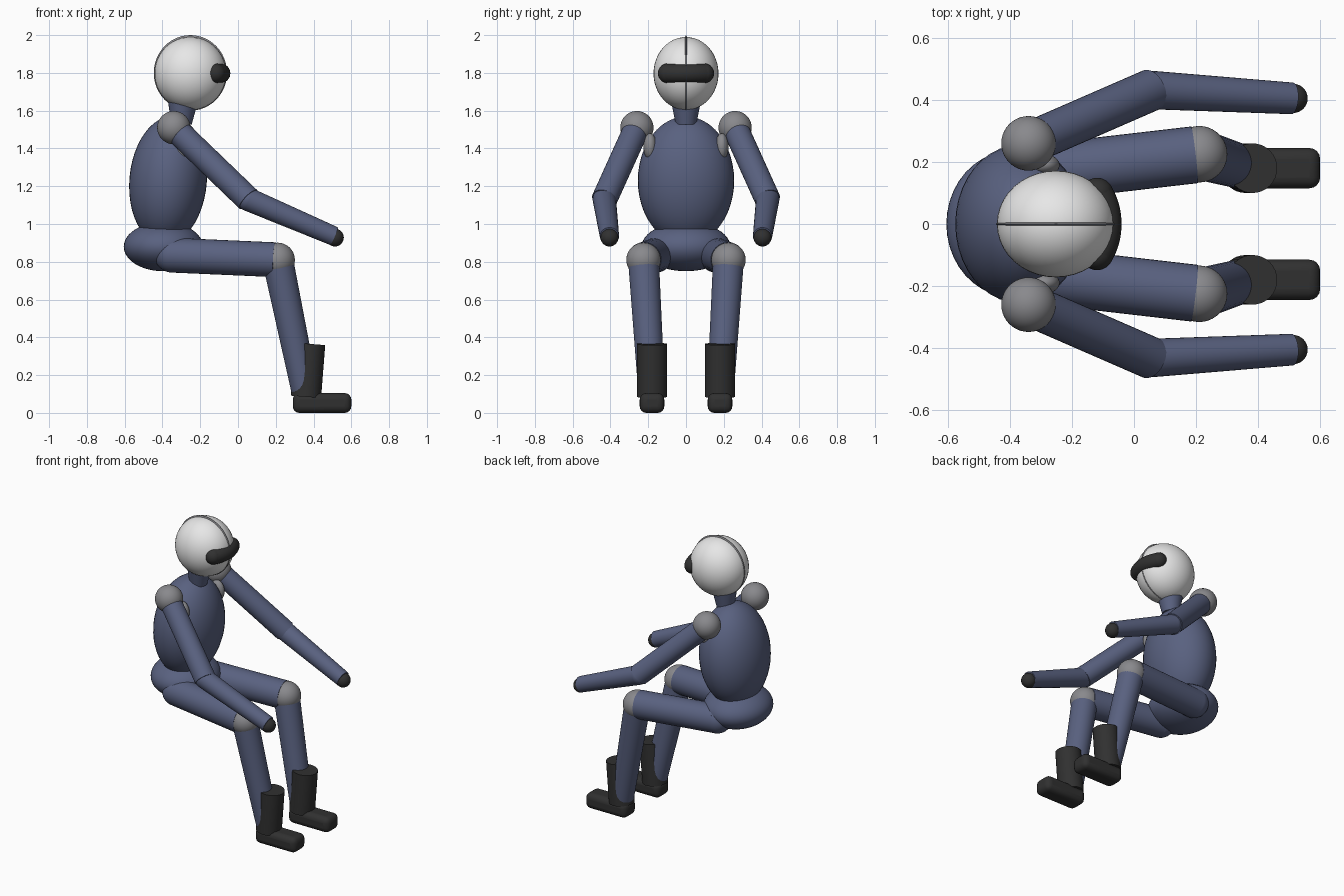
import bpy, math
from mathutils import Vector

if "Cube" in bpy.data.objects:
    bpy.data.objects.remove(bpy.data.objects["Cube"])


def material(name, rgb):
    m = bpy.data.materials.new(name)
    m.diffuse_color = (*rgb, 1)
    m.use_nodes = True
    m.node_tree.nodes["Principled BSDF"].inputs["Base Color"].default_value = m.diffuse_color
    return m


SUIT = material("suit_blue", (0.10, 0.12, 0.215))
PAD = material("pad_grey", (0.25, 0.25, 0.265))
WHITE = material("helmet_white", (0.80, 0.80, 0.80))
DARK = material("boot_black", (0.03, 0.03, 0.03))


def finish(name, mat):
    ob = bpy.context.object
    ob.name = name
    ob.data.materials.clear()
    ob.data.materials.append(mat)
    bpy.ops.object.shade_smooth_by_angle(angle=math.radians(40))
    return ob


def ball(name, loc, radii, mat, tilt=0):
    bpy.ops.mesh.primitive_uv_sphere_add(segments=40, ring_count=24, radius=1,
                                         location=loc, rotation=(0, tilt, 0))
    bpy.context.object.scale = radii if isinstance(radii, tuple) else (radii,) * 3
    bpy.ops.object.transform_apply(location=False, rotation=False, scale=True)
    return finish(name, mat)


def limb(name, a, b, r1, r2, mat):
    a, b = Vector(a), Vector(b)
    bpy.ops.mesh.primitive_cone_add(vertices=32, radius1=r1, radius2=r2,
                                    depth=(b - a).length, location=(a + b) / 2)
    bpy.context.object.rotation_euler = (b - a).to_track_quat('Z', 'Y').to_euler()
    return finish(name, mat)


# Body
ball("torso", (-0.37, 0, 1.23), (0.205, 0.255, 0.34), SUIT, math.radians(5))
ball("pelvis", (-0.395, 0, 0.88), (0.21, 0.235, 0.13), SUIT)
limb("neck", (-0.30, 0, 1.53), (-0.29, 0, 1.68), 0.055, 0.085, SUIT)

# Helmet with a thin crest
ball("helmet", (-0.252, 0, 1.797), (0.19, 0.172, 0.193), WHITE)
ball("helmet_crest", (-0.252, 0, 1.80), (0.194, 0.016, 0.20), PAD)

# Goggles: round tube bent around the front of the helmet, with rounded ends
curve = bpy.data.curves.new("goggles", 'CURVE')
curve.dimensions = '3D'
curve.bevel_depth = 0.052
curve.bevel_resolution = 6
curve.use_fill_caps = True
spline = curve.splines.new('POLY')
N = 16
path = [(-0.28 + 0.188 * math.cos(t), 0.188 * math.sin(t), 1.798)
        for t in (math.radians(-31 + 62 * i / N) for i in range(N + 1))]
spline.points.add(N)
for p, co in zip(spline.points, path):
    p.co = (*co, 1)
goggles = bpy.data.objects.new("goggles", curve)
bpy.context.collection.objects.link(goggles)
bpy.ops.object.select_all(action='DESELECT')
goggles.select_set(True)
bpy.context.view_layer.objects.active = goggles
bpy.ops.object.convert(target='MESH')
finish("goggles", DARK)
for side, end in (("right", path[0]), ("left", path[-1])):
    ball("goggles_end_" + side, end, 0.052, DARK)

# Arms and legs on both sides
for side, s in (("left", 1), ("right", -1)):
    shoulder = (-0.34, s * 0.26, 1.51)
    elbow = (0.055, s * 0.432, 1.13)
    wrist = (0.51, s * 0.405, 0.935)
    ball("shoulder_pad_" + side, shoulder, 0.088, PAD)
    ball("chest_pad_" + side, (-0.29, s * 0.19, 1.41), (0.05, 0.035, 0.07), PAD)
    limb("upper_arm_" + side, shoulder, elbow, 0.068, 0.068, SUIT)
    ball("elbow_" + side, elbow, 0.062, SUIT)
    limb("forearm_" + side, elbow, wrist, 0.062, 0.051, SUIT)
    ball("hand_" + side, (0.513, s * 0.405, 0.928), 0.047, DARK)

    hip = (-0.35, s * 0.16, 0.835)
    knee = (0.21, s * 0.225, 0.81)
    ball("hip_" + side, hip, 0.092, SUIT)
    limb("thigh_" + side, hip, (0.195, s * 0.223, 0.811), 0.092, 0.092, SUIT)
    ball("knee_pad_" + side, knee, 0.091, PAD)
    limb("shin_" + side, knee, (0.355, s * 0.182, 0.11), 0.082, 0.071, SUIT)
    limb("boot_shaft_" + side, (0.36, s * 0.18, 0.085), (0.382, s * 0.18, 0.365),
         0.08, 0.08, DARK)
    bpy.ops.mesh.primitive_cube_add(size=1, location=(0.445, s * 0.18, 0.0525))
    bpy.context.object.scale = (0.31, 0.13, 0.105)
    bpy.ops.object.transform_apply(location=False, rotation=False, scale=True)
    foot = finish("boot_foot_" + side, DARK)
    bevel = foot.modifiers.new("round", 'BEVEL')
    bevel.width = 0.035
    bevel.segments = 4
